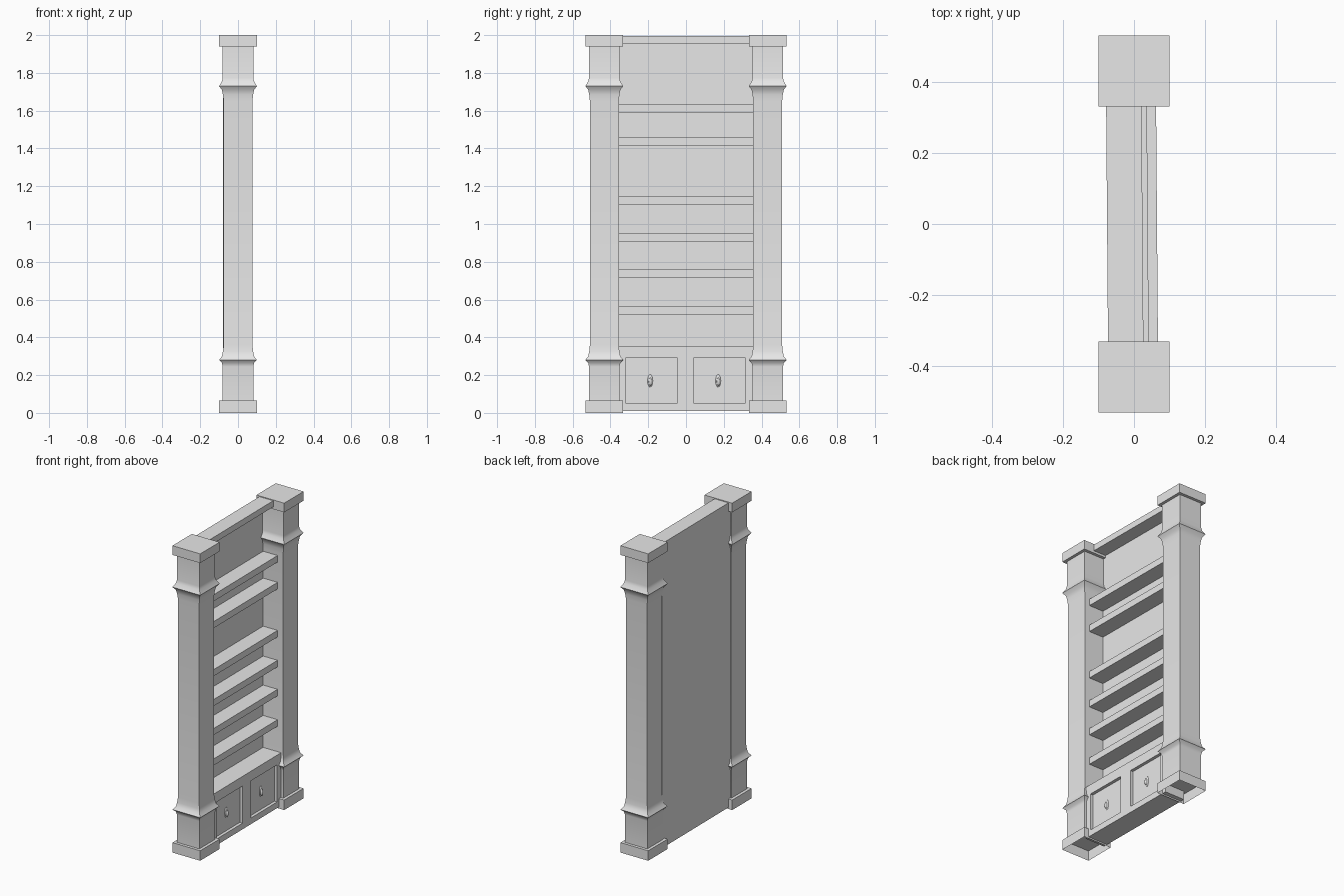
import bpy, bmesh, math
from mathutils import Matrix

cube = bpy.data.objects.get("Cube")
if cube:
    bpy.data.objects.remove(cube, do_unlink=True)

grey = bpy.data.materials.new("plain_grey")
grey.use_nodes = True
grey.diffuse_color = (0.8, 0.8, 0.8, 1)
grey.node_tree.nodes["Principled BSDF"].inputs["Base Color"].default_value = (0.8, 0.8, 0.8, 1)

POST_Y = 0.4325
YAW = Matrix.Rotation(math.radians(0.45), 4, 'Z')  # the shelving sits slightly askew


def finish(name, bm):
    bmesh.ops.recalc_face_normals(bm, faces=bm.faces)
    mesh = bpy.data.meshes.new(name)
    bm.to_mesh(mesh)
    bm.free()
    mesh.materials.append(grey)
    ob = bpy.data.objects.new(name, mesh)
    bpy.context.collection.objects.link(ob)
    return ob


def box(name, x, y, z, open_bottom=False):
    bm = bmesh.new()
    bmesh.ops.create_cube(bm, size=1)
    for v in bm.verts:
        v.co = [r[0] if c < 0 else r[1] for c, r in zip(v.co, (x, y, z))]
    if open_bottom:
        low = [f for f in bm.faces if f.normal.z < -0.5]
        bmesh.ops.delete(bm, geom=low, context='FACES_ONLY')
    return finish(name, bm)


def smooth(ob, degrees):
    bpy.ops.object.select_all(action='DESELECT')
    ob.select_set(True)
    bpy.context.view_layer.objects.active = ob
    bpy.ops.object.shade_smooth_by_angle(angle=math.radians(degrees))


# Square post: rings of half width and height, with a flared collar at each end
PROFILE = [(0.081, 0.065), (0.081, 0.245), (0.085, 0.265), (0.1, 0.28), (0.085, 0.3),
           (0.08, 0.325), (0.0765, 0.36), (0.0765, 1.65), (0.08, 1.685), (0.085, 1.71),
           (0.1, 1.73), (0.085, 1.755), (0.081, 1.775), (0.081, 1.94)]


def post(name, y):
    bm = bmesh.new()
    rings = [[bm.verts.new((sx * h, y + sy * h, z))
              for sx, sy in ((-1, -1), (1, -1), (1, 1), (-1, 1))] for h, z in PROFILE]
    for a, b in zip(rings, rings[1:]):
        for i in range(4):
            j = (i + 1) % 4
            bm.faces.new((a[i], a[j], b[j], b[i]))
    smooth(finish(name, bm), 50)


for side, s in (("front", -1), ("back", 1)):
    y = s * POST_Y
    span = (y - 0.1, y + 0.1)
    post(side + "_post", y)
    box(side + "_capital", (-0.1, 0.1), span, (1.94, 2.0))
    box(side + "_plinth", (-0.1, 0.1), span, (0, 0.065), open_bottom=True)

# Back panel, top rail and shelves
WIDTH = (-0.36, 0.36)
BACK = -0.076
askew = [box("back_panel", (BACK, -0.065), WIDTH, (0.01, 1.956)),
         box("top_rail", (BACK, 0.024), WIDTH, (1.955, 1.995))]
for i, z in enumerate((0.52, 0.718, 0.907, 1.102, 1.415, 1.59)):
    askew.append(box(f"shelf_{i + 1}", (-0.07, 0.039), WIDTH, (z, z + 0.043)))

# Cabinet with two recessed drawer fronts
cabinet = box("drawer_cabinet", (-0.07, 0.065), WIDTH, (0.01, 0.355))
for y0, y1 in ((-0.317, -0.047), (0.043, 0.313)):
    cutter = box("drawer_cutter", (0.045, 0.09), (y0, y1), (0.05, 0.292))
    cutter.hide_render = True
    mod = cabinet.modifiers.new("recess", 'BOOLEAN')
    mod.operation = 'DIFFERENCE'
    mod.solver = 'EXACT'
    mod.object = cutter
    bpy.context.view_layer.objects.active = cabinet
    bpy.ops.object.modifier_apply(modifier=mod.name)
    bpy.data.objects.remove(cutter, do_unlink=True)
askew.append(cabinet)


# Drawer pulls: a slim oval plate with a hanging drop
def oval(name, loc, size):
    bm = bmesh.new()
    bmesh.ops.create_uvsphere(bm, u_segments=10, v_segments=8, radius=1)
    bmesh.ops.scale(bm, vec=size, verts=bm.verts)
    bmesh.ops.translate(bm, vec=loc, verts=bm.verts)
    ob = finish(name, bm)
    smooth(ob, 60)
    return ob


for side, y in (("front", -0.19), ("back", 0.17)):
    askew.append(oval(side + "_pull_plate", (0.045, y, 0.17), (0.006, 0.014, 0.034)))
    askew.append(oval(side + "_pull_drop", (0.053, y, 0.165), (0.009, 0.008, 0.022)))

for ob in askew:
    ob.matrix_world = YAW
